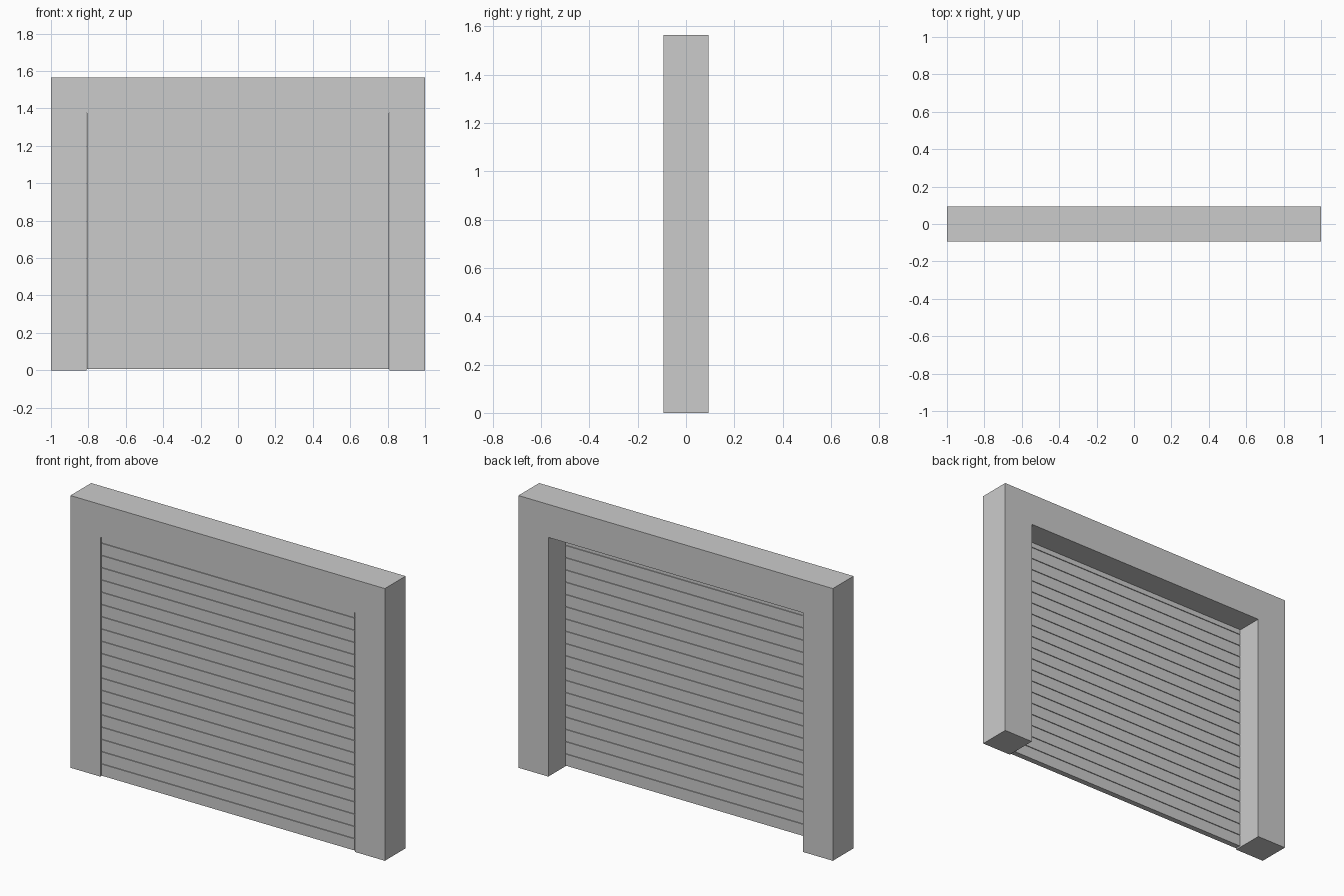
import bpy, bmesh

if "Cube" in bpy.data.objects:
    bpy.data.objects.remove(bpy.data.objects["Cube"])

W, D, H = 1.0, 0.094, 1.565      # half width, half depth, height
POST, LINTEL = 0.19, 0.19        # frame member widths
INNER = W - POST


def box(name, x0, x1, y0, y1, z0, z1):
    return prism(name, x0, x1, [(y0, z0), (y1, z0), (y1, z1), (y0, z1)])


def prism(name, x0, x1, profile):
    """Extrude a closed (y, z) profile along x."""
    bm = bmesh.new()
    face = bm.faces.new([bm.verts.new((x0, y, z)) for y, z in profile])
    ext = bmesh.ops.extrude_face_region(bm, geom=[face])["geom"]
    bmesh.ops.translate(bm, vec=(x1 - x0, 0, 0),
                        verts=[v for v in ext if isinstance(v, bmesh.types.BMVert)])
    bmesh.ops.recalc_face_normals(bm, faces=bm.faces)
    mesh = bpy.data.meshes.new(name)
    bm.to_mesh(mesh)
    bm.free()
    obj = bpy.data.objects.new(name, mesh)
    bpy.context.collection.objects.link(obj)
    return obj


# Frame: two posts and a lintel resting on them
box("left_post", -W, -INNER, -D, D, 0, H - LINTEL)
box("right_post", INNER, W, -D, D, 0, H - LINTEL)
box("lintel", -W, W, -D, D, H - LINTEL, H)

# Shutter: slats divided by shallow grooves on both faces, top tucked into lintel
FRONT, BACK, GROOVE, GAP = -0.091, -0.058, 0.005, 0.004
Z0, PITCH, COUNT = 0.006, 0.0705, 20
front, back = [], []
for i in range(COUNT):
    lo = Z0 + i * PITCH
    hi = lo + PITCH - GAP
    front += [(FRONT, lo), (FRONT, hi)]
    back += [(BACK, lo), (BACK, hi)]
    if i < COUNT - 1:
        front += [(FRONT + GROOVE, hi), (FRONT + GROOVE, lo + PITCH)]
        back += [(BACK - GROOVE, hi), (BACK - GROOVE, lo + PITCH)]
prism("shutter_slats", -INNER + 0.004, INNER - 0.004, front + back[::-1])
